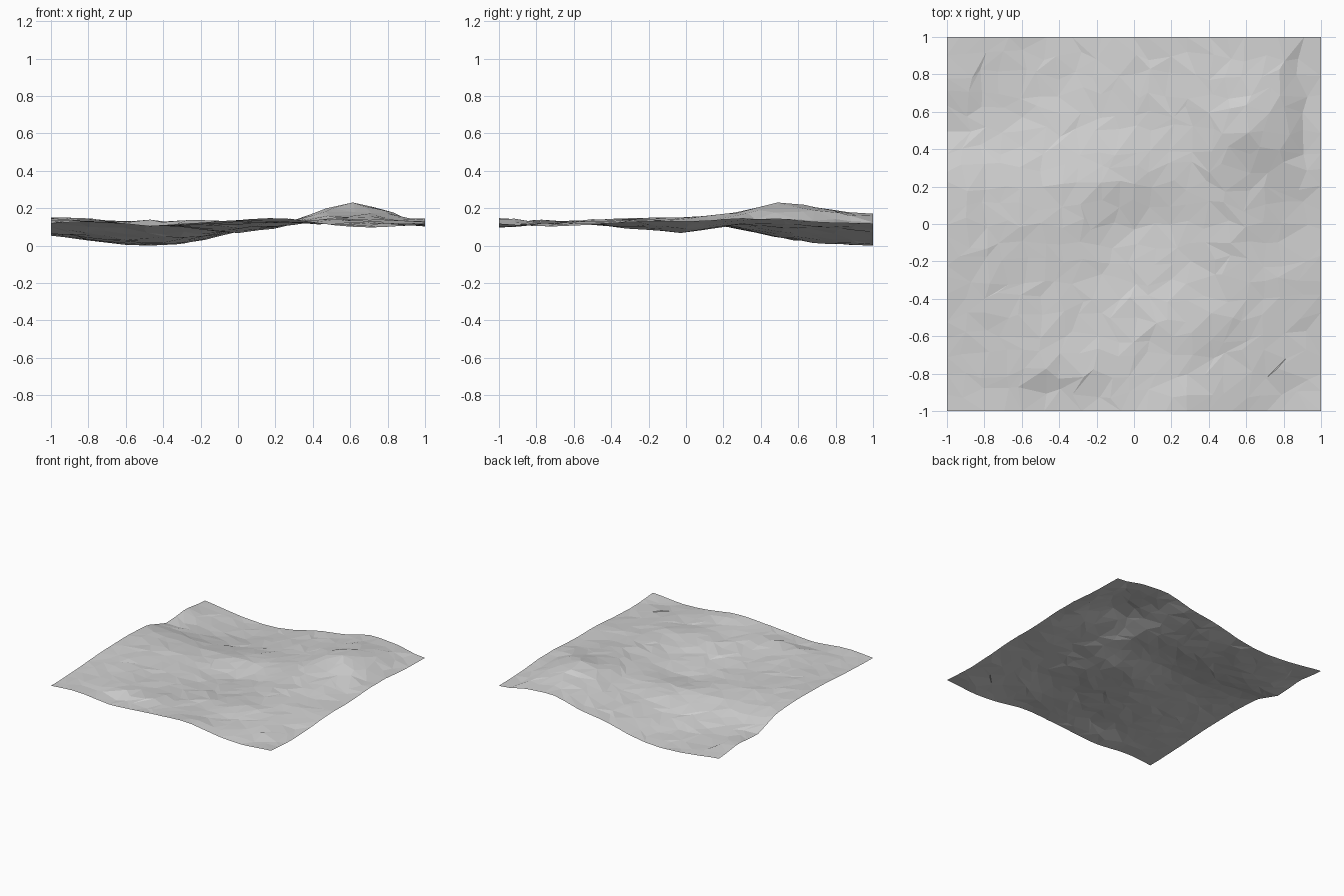
import bpy, bmesh, random, math

if "Cube" in bpy.data.objects:
    bpy.data.objects.remove(bpy.data.objects["Cube"])
random.seed(11)

# Coarse relief in hundredths, rows from back (y=1) to front (y=-1)
RELIEF = [
    [5.5, 2.5, 0.4, 2, 7.8, 11.5, 17.2, 16, 12],
    [8, 3.5, 1.2, 3.2, 8.3, 12, 18.5, 18.5, 12.5],
    [6.5, 5.5, 4.5, 5.5, 9.3, 12.5, 20.3, 20, 14.5],
    [14, 11.5, 10, 10, 11, 13, 17.5, 17, 14.5],
    [15.3, 14, 12.5, 10, 7.5, 10.5, 15, 14.5, 13],
    [15, 14, 12, 10, 9, 11, 14.5, 14, 13.3],
    [14, 13.5, 12.5, 11.5, 12, 13, 14, 13, 11.5],
    [12.5, 13, 13, 13.5, 13, 13, 11.7, 12.3, 10.5],
    [12, 13.5, 11, 12, 14, 15, 11.3, 10, 12],
]
# Local corrections: x, y, x radius, y radius, height
BUMPS = [
    (0.62, 0.52, 0.12, 0.2, 0.02),     # summit
    (0.89, 0.55, 0.06, 0.35, -0.022),  # steep drop right of the ridge
    (-0.42, -0.78, 0.2, 0.06, 0.012),  # lip of the front fold
    (-0.42, -0.9, 0.2, 0.05, -0.008),  # foot of the front fold
]


def cubic(p, t):
    a, b, c, d = p
    return b + 0.5 * t * (c - a + t * (2*a - 5*b + 4*c - d + t * (3*(b - c) + d - a)))


def sample(row, u):
    i = min(int(u), 7)
    pts = [row[min(max(i + k, 0), 8)] for k in (-1, 0, 1, 2)]
    return cubic(pts, u - i)


def height(x, y):
    u, v = (x + 1) * 4, (1 - y) * 4
    z = sample([sample(r, u) for r in RELIEF], v) / 100
    for bx, by, rx, ry, h in BUMPS:
        z += h * math.exp(-((x - bx) / rx) ** 2 - ((y - by) / ry) ** 2)
    return z


# Terrain sheet: jittered grid, straight borders, mixed diagonals
N = 20
STEP = 2 / N
bm = bmesh.new()
grid = []
for j in range(N + 1):
    row = []
    for i in range(N + 1):
        x, y = -1 + i * STEP, -1 + j * STEP
        rough = 0.005
        if 0 < i < N:
            x += random.uniform(-0.34, 0.34) * STEP
        if 0 < j < N:
            y += random.uniform(-0.34, 0.34) * STEP
        if i in (0, N) or j in (0, N):
            rough = 0.0015
        z = height(x, y) + random.uniform(-rough, rough)
        row.append(bm.verts.new((x, y, z)))
    grid.append(row)

for j in range(N):
    for i in range(N):
        a, b = grid[j][i], grid[j][i + 1]
        c, d = grid[j + 1][i + 1], grid[j + 1][i]
        if random.random() < 0.5:
            bm.faces.new((a, b, c))
            bm.faces.new((a, c, d))
        else:
            bm.faces.new((a, b, d))
            bm.faces.new((b, c, d))

# Rest the lowest point on the ground
low = min(v.co.z for v in bm.verts)
for v in bm.verts:
    v.co.z -= low

mesh = bpy.data.meshes.new("terrain_sheet")
bm.to_mesh(mesh)
bm.free()

grey = bpy.data.materials.new("light grey")
grey.diffuse_color = (0.64, 0.64, 0.64, 1)
grey.use_nodes = True
grey.node_tree.nodes["Principled BSDF"].inputs["Base Color"].default_value = grey.diffuse_color
mesh.materials.append(grey)
terrain = bpy.data.objects.new("terrain_sheet", mesh)
bpy.context.collection.objects.link(terrain)
